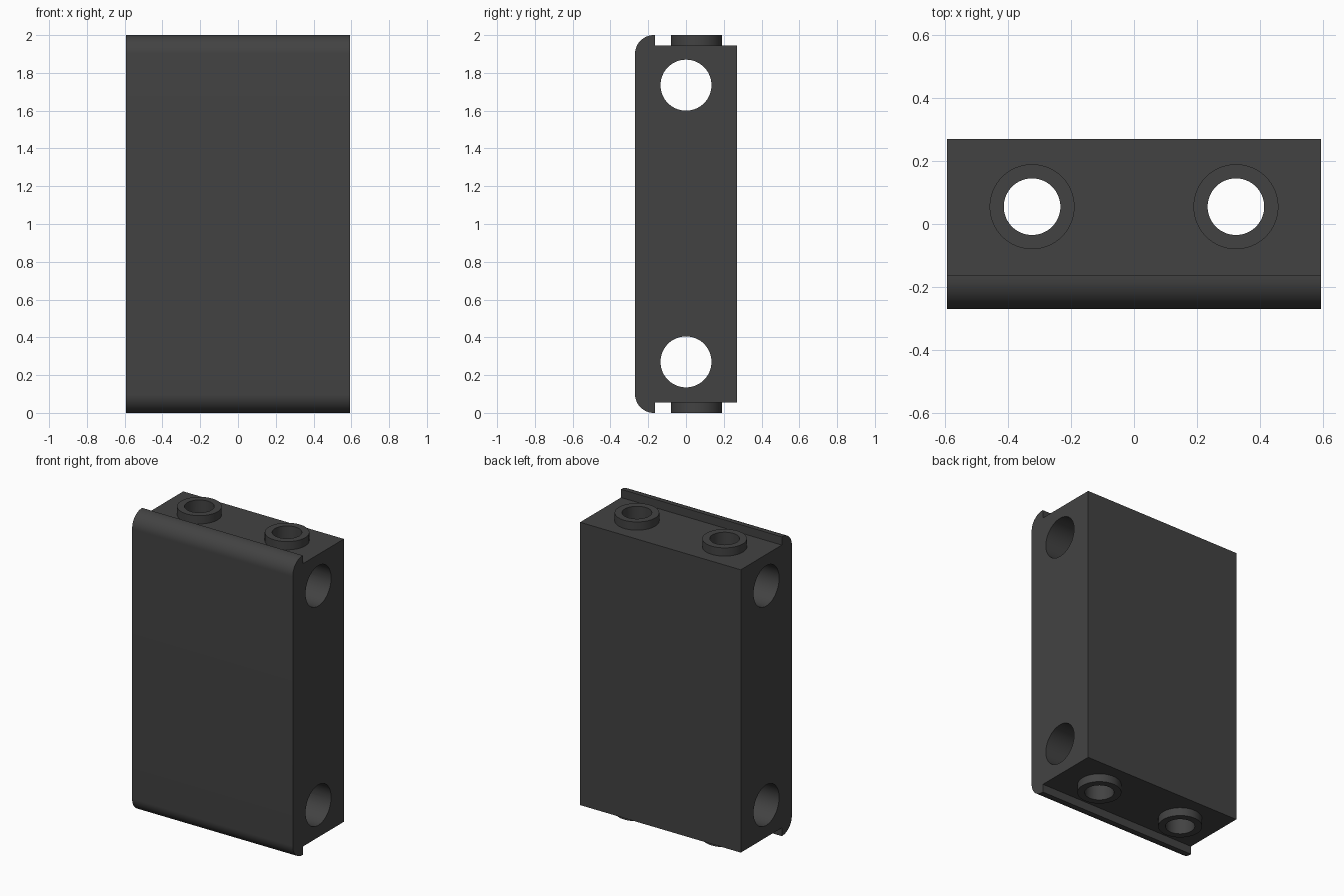
import bpy, bmesh, math
from mathutils import Matrix

if "Cube" in bpy.data.objects:
    bpy.data.objects.remove(bpy.data.objects["Cube"])

HALF_W, FRONT, BACK = 0.594, -0.27, 0.27
LIP_Y, LIP_R = -0.163, 0.1
STEP = 0.055          # end faces sit this far below the lip and collars
BORE_X, BORE_Y = 0.324, 0.055

dark = bpy.data.materials.new("dark_grey")
dark.diffuse_color = (0.055, 0.055, 0.055, 1)
dark.use_nodes = True
dark.node_tree.nodes["Principled BSDF"].inputs["Base Color"].default_value = dark.diffuse_color


def mesh_object(name, bm):
    bmesh.ops.recalc_face_normals(bm, faces=bm.faces)
    me = bpy.data.meshes.new(name)
    bm.to_mesh(me)
    bm.free()
    me.materials.append(dark)
    ob = bpy.data.objects.new(name, me)
    bpy.context.collection.objects.link(ob)
    return ob


def cylinder(name, radius, length, centre, along_x=False):
    bm = bmesh.new()
    m = Matrix.Translation(centre)
    if along_x:
        m = m @ Matrix.Rotation(math.pi / 2, 4, 'Y')
    bmesh.ops.create_cone(bm, cap_ends=True, segments=64, radius1=radius,
                          radius2=radius, depth=length, matrix=m)
    return mesh_object(name, bm)


def combine(target, tool, operation):
    mod = target.modifiers.new(operation.lower(), 'BOOLEAN')
    mod.operation, mod.object, mod.solver = operation, tool, 'EXACT'
    bpy.context.view_layer.objects.active = target
    bpy.ops.object.modifier_apply(modifier=mod.name)
    bpy.data.objects.remove(tool)


# Block: side profile with a rounded front lip at both ends, swept across x
upper = [(BACK, 2 - STEP), (LIP_Y, 2 - STEP), (LIP_Y, 2)]
for i in range(17):
    a = math.pi / 2 * (1 + i / 16)
    upper.append((FRONT + LIP_R + LIP_R * math.cos(a), 2 - LIP_R + LIP_R * math.sin(a)))
profile = upper + [(y, 2 - z) for y, z in reversed(upper)]
bm = bmesh.new()
face = bm.faces.new([bm.verts.new((-HALF_W, y, z)) for y, z in profile])
swept = bmesh.ops.extrude_face_region(bm, geom=[face])
bmesh.ops.translate(bm, vec=(2 * HALF_W, 0, 0),
                    verts=[v for v in swept["geom"] if isinstance(v, bmesh.types.BMVert)])
block = mesh_object("block", bm)

# Raised collars on both ends
for x in (-BORE_X, BORE_X):
    for z in (STEP, 2 - STEP):
        combine(block, cylinder("collar", 0.135, 2 * STEP, (x, BORE_Y, z)), 'UNION')

# Long vertical bores through the collars
for x in (-BORE_X, BORE_X):
    combine(block, cylinder("bore_cutter", 0.09, 2.4, (x, BORE_Y, 1)), 'DIFFERENCE')

# Wide cross holes from side to side
for z in (0.27, 1.735):
    combine(block, cylinder("cross_hole_cutter", 0.135, 1.6, (0, 0, z), True), 'DIFFERENCE')

# Smooth curved walls, crisp edges
bpy.ops.object.select_all(action='DESELECT')
block.select_set(True)
bpy.context.view_layer.objects.active = block
bpy.ops.object.shade_smooth_by_angle(angle=math.radians(30))
